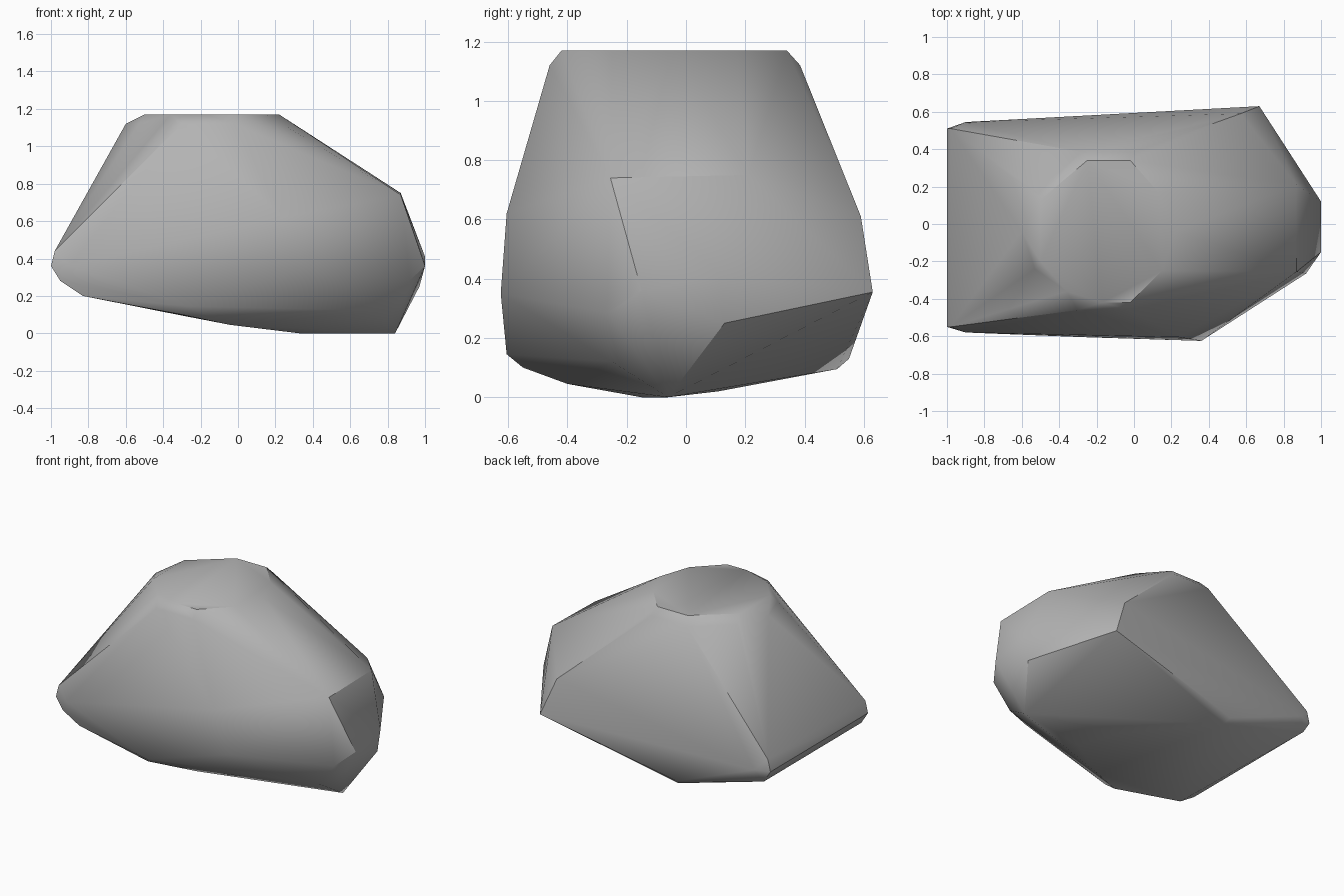
import bpy
import bmesh
import math

cube = bpy.data.objects.get("Cube")
if cube:
    bpy.data.objects.remove(cube, do_unlink=True)

# Stone material
stone = bpy.data.materials.new("grey_stone")
stone.use_nodes = True
colour = (0.45, 0.45, 0.45, 1)
stone.diffuse_color = colour
bsdf = stone.node_tree.nodes["Principled BSDF"]
bsdf.inputs["Base Color"].default_value = colour
bsdf.inputs["Roughness"].default_value = 0.8


def at_height(z, outline):
    return [(x, y, z) for x, y in outline]


# Flat top and the slightly wider chipped rim below it
corners = at_height(1.17, [(.22, -.04), (.15, -.25), (-.02, -.42), (-.17, -.42),
                           (-.36, -.36), (-.5, -.2), (-.5, .13), (-.25, .34),
                           (-.02, .34), (.13, .17)])
corners += at_height(1.12, [(-.02, -.46), (-.3, -.46), (-.53, -.24), (-.6, -.04),
                            (-.52, .18), (-.28, .385), (0, .385)])
# Low wedge end
for y in (-.55, .51):
    corners += [(-1, y, .36), (-.98, y, .44), (-.95, y, .28)]
corners += [(-.9, -.58, .36), (-.9, .545, .36), (-.83, -.54, .2)]
# Shoulders on the two long sides
corners += [(.36, -.625, .35), (.24, -.605, .62), (.67, .63, .355), (.57, .59, .61)]
# Blunt end
corners += [(.87, .21, .75), (.87, -.255, .74), (1, .12, .41), (1, -.15, .36),
            (.97, .13, .25), (.92, -.265, .285), (.8, -.25, .12)]
# Underside
corners += [(-.27, -.605, .145), (-.3, -.55, .1), (-.04, -.4, .045), (.33, -.15, 0),
            (.84, -.06, 0), (.2, .11, .02), (-.3, .51, .095), (-.32, .55, .13)]

# Wrap the corners into one chiselled boulder
bm = bmesh.new()
for co in corners:
    bm.verts.new(co)
bmesh.ops.convex_hull(bm, input=list(bm.verts))
bmesh.ops.delete(bm, geom=[v for v in bm.verts if not v.link_faces], context='VERTS')
bmesh.ops.dissolve_limit(bm, angle_limit=math.radians(1), verts=list(bm.verts),
                         edges=list(bm.edges))
bmesh.ops.recalc_face_normals(bm, faces=list(bm.faces))
mesh = bpy.data.meshes.new("boulder")
bm.to_mesh(mesh)
bm.free()
mesh.materials.append(stone)
boulder = bpy.data.objects.new("boulder", mesh)
bpy.context.collection.objects.link(boulder)

# Soft facets with the strongest ridges kept sharp
bpy.ops.object.select_all(action='DESELECT')
boulder.select_set(True)
bpy.context.view_layer.objects.active = boulder
bpy.ops.object.shade_smooth_by_angle(angle=math.radians(35))
